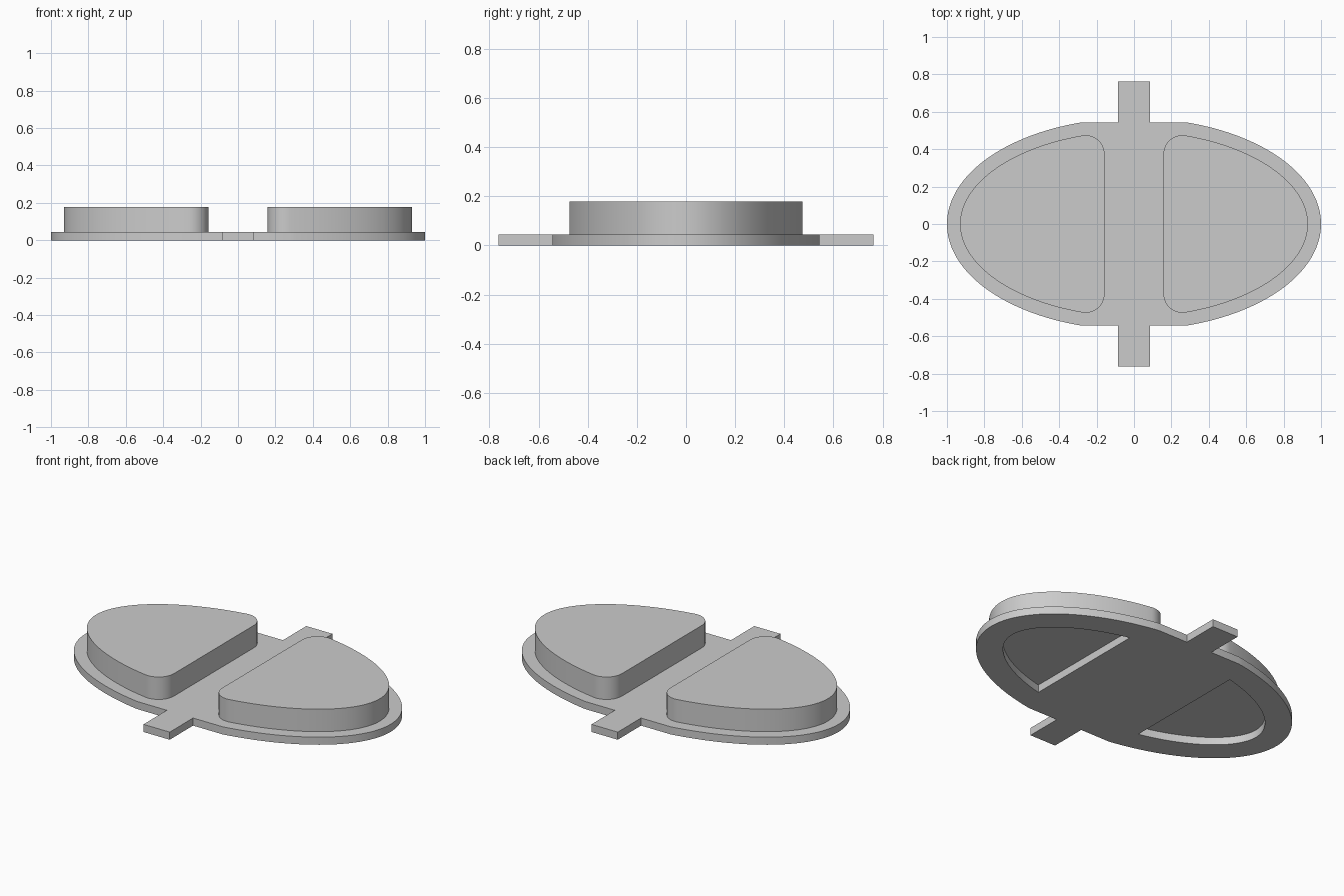
import bpy, bmesh, math

if "Cube" in bpy.data.objects:
    bpy.data.objects.remove(bpy.data.objects["Cube"])

HALF_DEPTH = 0.566      # minor radius of the oval (major radius is 1)
PLATE_H, TOP_H = 0.045, 0.178
FLAT_X = 0.28           # the oval is cut flat between -FLAT_X and FLAT_X
TAB_X, TAB_Y = 0.086, 0.762

grey = bpy.data.materials.new("light_grey")
grey.diffuse_color = (0.6, 0.6, 0.6, 1)
grey.use_nodes = True
grey.node_tree.nodes["Principled BSDF"].inputs["Base Color"].default_value = grey.diffuse_color


def oval(t, inset=0.0):
    """Point on the oval, moved inward along its normal, and the normal's angle."""
    a = math.atan2(math.sin(t), HALF_DEPTH * math.cos(t))
    return (math.cos(t) - inset * math.cos(a),
            HALF_DEPTH * math.sin(t) - inset * math.sin(a), a)


def half_oval(inset, inner_x, radius=0.0, steps=64):
    """Right half of an inset oval, closed by a straight side with rounded corners."""
    lo, hi = 0.0, math.pi / 2
    for _ in range(50):
        mid = (lo + hi) / 2
        if oval(mid, inset + radius)[0] > inner_x + radius:
            lo = mid
        else:
            hi = mid
    end = lo
    pts = [oval(end * (2 * i / steps - 1), inset)[:2] for i in range(steps + 1)]
    if radius:
        cx, cy, a0 = oval(end, inset + radius)
        arc = []
        for i in range(1, 13):
            a = a0 + (math.pi - a0) * i / 12
            arc.append((cx + radius * math.cos(a), cy + radius * math.sin(a)))
        pts = pts + arc + [(x, -y) for x, y in reversed(arc)]
    return pts


def turn(pts):
    return [(-x, -y) for x, y in pts]


def slab(name, outlines, z0, z1):
    """Extrude filled outlines (inner outlines become holes) from z0 to z1."""
    cu = bpy.data.curves.new(name, 'CURVE')
    cu.dimensions = '2D'
    cu.fill_mode = 'BOTH'
    cu.extrude = (z1 - z0) / 2
    for pts in outlines:
        sp = cu.splines.new('POLY')
        sp.points.add(len(pts) - 1)
        for p, (x, y) in zip(sp.points, pts):
            p.co = (x, y, 0, 1)
        sp.use_cyclic_u = True
    ob = bpy.data.objects.new(name, cu)
    bpy.context.collection.objects.link(ob)
    bpy.ops.object.select_all(action='DESELECT')
    ob.select_set(True)
    bpy.context.view_layer.objects.active = ob
    bpy.ops.object.convert(target='MESH')
    ob = bpy.context.view_layer.objects.active
    bm = bmesh.new()
    bm.from_mesh(ob.data)
    bmesh.ops.remove_doubles(bm, verts=bm.verts, dist=1e-5)
    bmesh.ops.translate(bm, verts=bm.verts, vec=(0, 0, (z0 + z1) / 2))
    bmesh.ops.recalc_face_normals(bm, faces=bm.faces)
    bm.to_mesh(ob.data)
    bm.free()
    ob.data.materials.clear()
    ob.data.materials.append(grey)
    bpy.ops.object.shade_smooth_by_angle(angle=math.radians(30))
    return ob


# Base plate: oval with flattened sides, two end tabs and two openings underneath
t1 = math.acos(FLAT_X)
flat_y = HALF_DEPTH * math.sin(t1)
side = [(TAB_X, -TAB_Y), (TAB_X, -flat_y)]
side += [oval(t1 * (i / 40 - 1))[:2] for i in range(81)]
side += [(TAB_X, flat_y), (TAB_X, TAB_Y)]
opening = half_oval(0.145, 0.35)
slab("base_plate", [side + turn(side), opening, turn(opening)], 0, PLATE_H)

# Raised pads on both halves
pad = half_oval(0.07, 0.158, 0.1)
slab("right_pad", [pad], PLATE_H, TOP_H)
slab("left_pad", [turn(pad)], PLATE_H, TOP_H)
